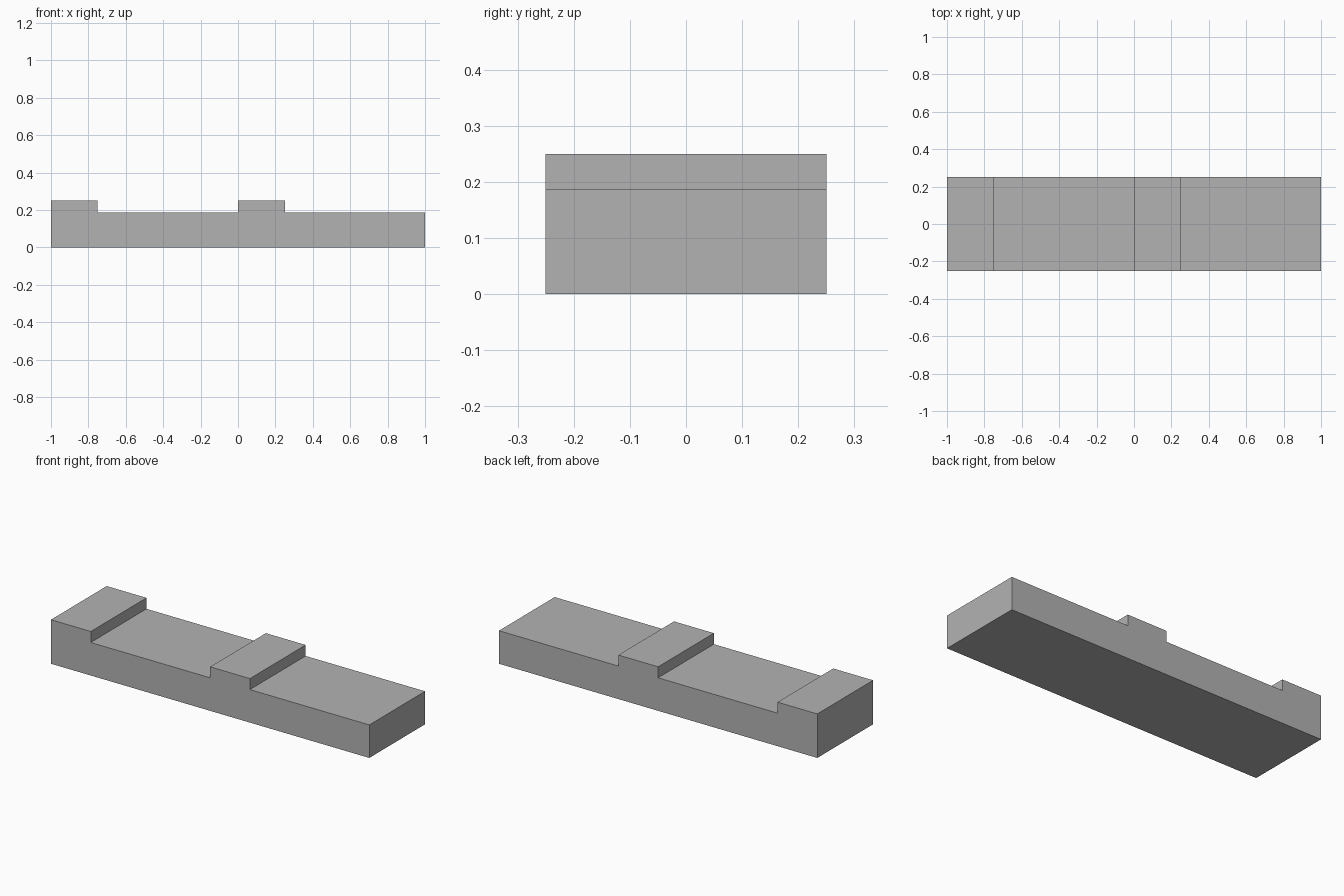
import bpy
import bmesh

if "Cube" in bpy.data.objects:
    bpy.data.objects.remove(bpy.data.objects["Cube"])

LOW, HIGH, HALF_DEPTH = 0.1875, 0.25, 0.25

# Plain grey material
grey = bpy.data.materials.new("plain_grey")
grey.diffuse_color = (0.45, 0.45, 0.45, 1.0)
grey.use_nodes = True
grey.node_tree.nodes["Principled BSDF"].inputs["Base Color"].default_value = grey.diffuse_color

# Side profile in x, z: a long block with two raised steps
profile = [
    (-1, 0), (1, 0), (1, LOW),
    (0.25, LOW), (0.25, HIGH), (0, HIGH), (0, LOW),
    (-0.75, LOW), (-0.75, HIGH), (-1, HIGH),
]

# Extrude the profile through the depth
bm = bmesh.new()
front = bm.faces.new([bm.verts.new((x, -HALF_DEPTH, z)) for x, z in profile])
extruded = bmesh.ops.extrude_face_region(bm, geom=[front], use_keep_orig=True)
verts = [g for g in extruded["geom"] if isinstance(g, bmesh.types.BMVert)]
bmesh.ops.translate(bm, verts=verts, vec=(0, 2 * HALF_DEPTH, 0))
bmesh.ops.recalc_face_normals(bm, faces=bm.faces)

mesh = bpy.data.meshes.new("stepped_block")
bm.to_mesh(mesh)
bm.free()
mesh.materials.append(grey)
block = bpy.data.objects.new("stepped_block", mesh)
bpy.context.collection.objects.link(block)
